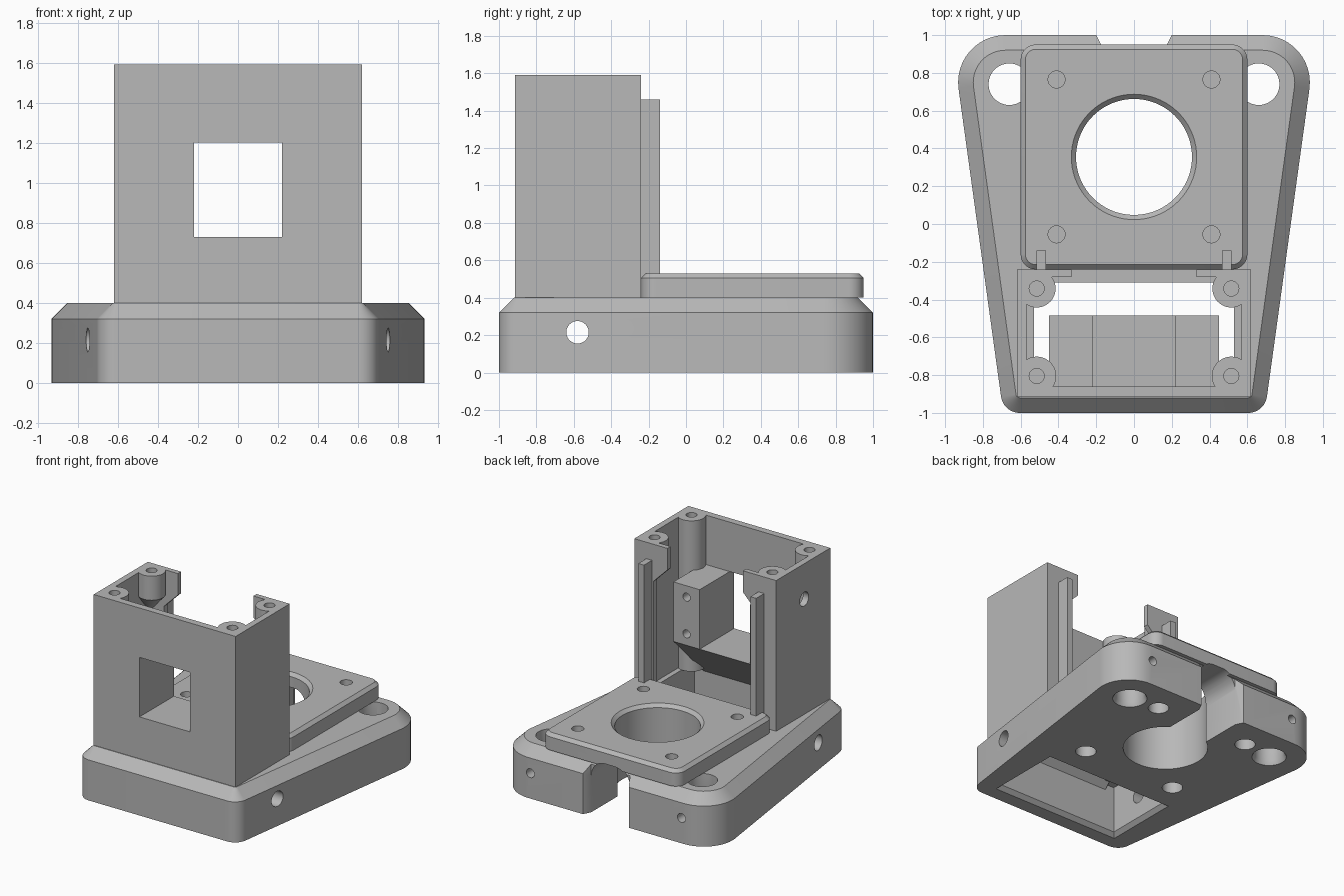
import bpy, bmesh
from math import cos, sin, pi, radians, atan2, tau
from mathutils import Vector

cube = bpy.data.objects.get("Cube")
if cube:
    bpy.data.objects.remove(cube, do_unlink=True)

grey = bpy.data.materials.new("plain grey")
grey.use_nodes = True
COLOUR = (0.48, 0.48, 0.48, 1)
grey.diffuse_color = COLOUR
grey.node_tree.nodes["Principled BSDF"].inputs["Base Color"].default_value = COLOUR

AXES = {"x": lambda u, v, w: (w, u, v),
        "y": lambda u, v, w: (u, w, v),
        "z": lambda u, v, w: (u, v, w)}


def loft(name, rings, axis="z"):
    """Solid through matching outlines, each given as (points, position)."""
    bm = bmesh.new()
    loops = [[bm.verts.new(AXES[axis](u, v, w)) for u, v in pts] for pts, w in rings]
    n = len(loops[0])
    bm.faces.new(loops[0])
    bm.faces.new(loops[-1])
    for a, b in zip(loops, loops[1:]):
        for i in range(n):
            j = (i + 1) % n
            bm.faces.new((a[i], a[j], b[j], b[i]))
    bmesh.ops.recalc_face_normals(bm, faces=bm.faces)
    mesh = bpy.data.meshes.new(name)
    bm.to_mesh(mesh)
    bm.free()
    mesh.materials.append(grey)
    ob = bpy.data.objects.new(name, mesh)
    bpy.context.collection.objects.link(ob)
    return ob


def prism(name, pts, a, b, axis="z"):
    return loft(name, [(pts, a), (pts, b)], axis)


def rect(u0, u1, v0, v1):
    return [(u0, v0), (u1, v0), (u1, v1), (u0, v1)]


def circle(u, v, r, n=40):
    return [(u + r * cos(tau * i / n), v + r * sin(tau * i / n)) for i in range(n)]


def rounded(corners, radii, inset=0, steps=12):
    """Counter-clockwise outline with round corners, optionally inset."""
    out = []
    for i, (c, r) in enumerate(zip(corners, radii)):
        c = Vector(c)
        d0 = (c - Vector(corners[i - 1])).normalized()
        d1 = (Vector(corners[(i + 1) % len(corners)]) - c).normalized()
        n0, n1 = Vector((d0.y, -d0.x)), Vector((d1.y, -d1.x))
        centre = c - (n0 + n1) * (r / (1 + n0.dot(n1)))
        a0 = atan2(n0.y, n0.x)
        turn = (atan2(n1.y, n1.x) - a0) % tau
        for k in range(steps + 1):
            a = a0 + turn * k / steps
            out.append((centre.x + (r - inset) * cos(a), centre.y + (r - inset) * sin(a)))
    return out


def cut(target, *cutters):
    for c in cutters:
        c.hide_render = True
        mod = target.modifiers.new("cut", "BOOLEAN")
        mod.operation, mod.solver, mod.object = "DIFFERENCE", "EXACT", c
        bpy.context.view_layer.objects.active = target
        bpy.ops.object.modifier_apply(modifier=mod.name)
        bpy.data.objects.remove(c, do_unlink=True)


def hole(u, v, r, a, b, axis="z", n=40):
    return prism("cutter", circle(u, v, r, n), a, b, axis)


parts = []
SCREWS = [(s * 0.41, y) for s in (-1, 1) for y in (-0.055, 0.765)]
CENTRE = 0.355


def cable_slot():
    arch = rounded(rect(-0.17, 0.17, -0.2, 0.42), [0.02, 0.02, 0.13, 0.13])
    return prism("cutter", arch, CENTRE, 1.1, "y")


# Tapered base with chamfered rim
corners = [(-0.692, -1), (0.692, -1), (0.968, 1), (-0.968, 1)]
radii = [0.1, 0.1, 0.25, 0.25]
outline = rounded(corners, radii)
base = loft("base", [(outline, 0), (outline, 0.32), (rounded(corners, radii, 0.08), 0.4)])
parts.append(base)
pocket = rect(-0.53, 0.53, -0.86, -0.31)
rim = rect(-0.57, 0.57, -0.9, -0.27)
cut(base,
    loft("cutter", [(rim, -0.01), (pocket, 0.03), (pocket, 0.5)]),
    hole(0, CENTRE, 0.307, -0.1, 0.6, n=72),
    cable_slot(),
    prism("cutter", [(-0.21, 1.02), (-0.17, 0.94), (0.17, 0.94), (0.21, 1.02)], -0.1, 0.401),
    hole(-0.58, 0.215, 0.06, -1.1, 1.1, "x"))
for s in (-1, 1):
    mount = [(circle(s * 0.66, 0.74, 0.13), -0.01), (circle(s * 0.66, 0.74, 0.11), 0.03),
             (circle(s * 0.66, 0.74, 0.11), 0.5)]
    cut(base, loft("cutter", mount), hole(s * 0.66, 0.2, 0.035, 0.74, 1.1, "y", 24))
for x, y in SCREWS:
    cut(base, hole(x, y, 0.075, -0.1, 0.3))

# Raised mounting plate
corners, radii = rect(-0.6, 0.6, -0.24, 0.95), [0.08] * 4
outline = rounded(corners, radii)
plate = loft("mounting_plate", [(outline, 0.4), (outline, 0.505),
                                (rounded(corners, radii, 0.025), 0.53)])
parts.append(plate)
bore = [(circle(0, CENTRE, r, 72), z) for r, z in
        ((0.307, 0.3), (0.307, 0.505), (0.332, 0.53), (0.332, 0.6))]
cut(plate, loft("cutter", bore), cable_slot())
for x, y in SCREWS:
    cut(plate, hole(x, y, 0.045, 0.43, 0.6, n=24))

# Open-backed housing
half = [(0.45, -0.24), (0.45, -0.28), (0.57, -0.28), (0.57, -0.86)]
outer = [(0.62, -0.915), (0.62, -0.24)]
shell = half + [(-x, y) for x, y in reversed(half)]
shell += [(-x, y) for x, y in reversed(outer)] + outer
housing = prism("housing", shell, 0.4, 1.59)
parts.append(housing)
cut(housing,
    prism("cutter", rect(-0.22, 0.22, 0.73, 1.2), -1, -0.8, "y"),
    hole(-0.59, 1.31, 0.055, -0.7, -0.5, "x"))

# Bracket around the window with a sloped underside
bracket = prism("window_bracket", [(-0.88, 1.2), (-0.88, 0.335), (-0.485, 0.73), (-0.485, 1.2)],
                -0.45, 0.45, "x")
parts.append(bracket)
cut(bracket, prism("cutter", rect(-0.22, 0.22, 0.73, 1.3), -1, -0.4, "y"))

for s, side in ((1, "left"), (-1, "right")):
    for z in (0.82, 1.11):
        cut(bracket, hole(s * 0.335, z, 0.032, -0.65, -0.4, "y", 24))

    # Screw posts: full height in front, short and tapered behind
    x = s * 0.515
    front = prism(side + "_front_post", circle(x, -0.805, 0.103), 0.4, 1.59)
    back = loft(side + "_back_post", [(circle(s * 0.6, -0.255, 0.01), 1.22),
                                      (circle(x, -0.342, 0.1), 1.4),
                                      (circle(x, -0.342, 0.1), 1.59)])
    for post, y in ((front, -0.805), (back, -0.342)):
        cut(post, hole(x, y, 0.04, 1.42, 1.7, n=24))
    # Sink matching clearances through the wall tops
    for y in (-0.805, -0.342):
        cut(housing, hole(x, y, 0.04, 1.42, 1.7, n=24))

    # Top tab and guide rail on the open back
    tab = [(s * u, z) for u, z in
           ((0.46, 1.59), (0.33, 1.59), (0.33, 1.42), (0.45, 1.3), (0.46, 1.3))]
    parts += [front, back,
              prism(side + "_tab", tab, -0.28, -0.24, "y"),
              prism(side + "_rail", [(s * u, y) for u, y in rect(0.465, 0.515, -0.26, -0.14)],
                    0.5, 1.46)]

# Smooth round walls, keep edges sharp
for ob in bpy.context.view_layer.objects:
    ob.select_set(ob in parts)
bpy.context.view_layer.objects.active = base
bpy.ops.object.shade_smooth_by_angle(angle=radians(30))
